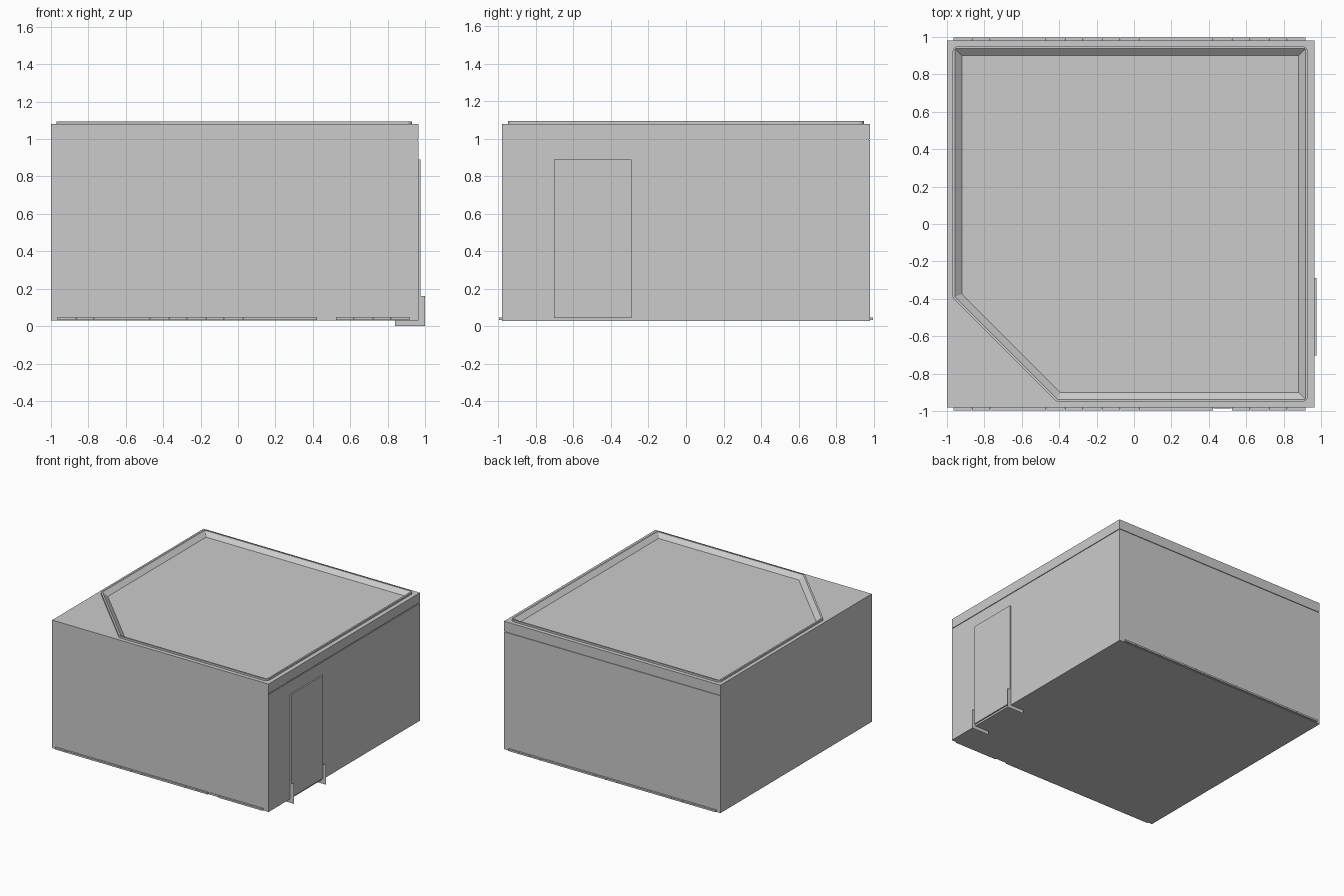
import bpy, bmesh, math
from mathutils import Vector

if "Cube" in bpy.data.objects:
    bpy.data.objects.remove(bpy.data.objects["Cube"])


def finish(bm, name, recalc=True):
    if recalc:
        bmesh.ops.recalc_face_normals(bm, faces=bm.faces[:])
    me = bpy.data.meshes.new(name)
    bm.to_mesh(me)
    bm.free()
    ob = bpy.data.objects.new(name, me)
    bpy.context.collection.objects.link(ob)
    return ob


def box(bm, lo, hi):
    vs = bmesh.ops.create_cube(bm, size=1)["verts"]
    for v in vs:
        v.co = Vector([(a + b) / 2 + c * (b - a) for a, b, c in zip(lo, hi, v.co)])


def ring(bm, pts, z):
    return [bm.verts.new((x, y, z)) for x, y in pts]


def bridge(bm, a, b):
    n = len(a)
    for i in range(n):
        j = (i + 1) % n
        bm.faces.new((a[i], a[j], b[j], b[i]))


def tray_outline(d, r, seg=4):
    """Square with one cut corner, inset by d, corners rounded by r."""
    x0, x1, y0, y1 = -0.97 + d, 0.93 - d, -0.95 + d, 0.95 - d
    c = -1.365 + d * math.sqrt(2)
    poly = [Vector(p) for p in ((x1, y0), (x1, y1), (x0, y1), (x0, c - x0), (c - y0, y0))]
    out = []
    for i, p in enumerate(poly):
        a = (poly[i - 1] - p).normalized()
        b = (poly[(i + 1) % 5] - p).normalized()
        half = a.angle(b) / 2
        t = r / math.tan(half)
        s, e = p + a * t, p + b * t
        mid = p + (a + b).normalized() * (r / math.sin(half))
        for k in range(seg + 1):
            v = (s - mid).lerp(e - mid, k / seg).normalized() * r
            out.append(mid + v)
    return out


def rect(inset=0.0):
    x, y = 0.965 - inset, 0.982 - inset
    return [(-1, -0.982), (x, -0.982), (x, y), (-1, y)]


# Body: walls with a shallow groove on the right and back, open under the tray
bm = bmesh.new()
levels = [(0.03, 0), (0.993, 0), (0.993, 0.006), (1.0, 0.006), (1.0, 0), (1.08, 0)]
rings = [ring(bm, rect(i), z) for z, i in levels]
for a, b in zip(rings, rings[1:]):
    bridge(bm, a, b)
bm.faces.new(rings[0])
hole = ring(bm, tray_outline(0, 0.03), 1.08)
edges = []
for loop in (rings[-1], hole):
    for i, v in enumerate(loop):
        w = loop[(i + 1) % len(loop)]
        edges.append(bm.edges.get((v, w)) or bm.edges.new((v, w)))
bmesh.ops.triangle_fill(bm, edges=edges, use_beauty=True)
bmesh.ops.remove_doubles(bm, verts=bm.verts[:], dist=1e-5)
finish(bm, "cabinet_body")

# Raised rim, sloped inner walls and sunken floor
bm = bmesh.new()
steps = [(0, 0.03, 1.08), (0, 0.03, 1.095), (0.013, 0.002, 1.095), (0.05, 0.001, 1.063)]
rings = [ring(bm, tray_outline(d, r), z) for d, r, z in steps]
for a, b in zip(rings, rings[1:]):
    bridge(bm, a, b)
bm.faces.new(rings[-1])
finish(bm, "top_tray", recalc=False)

# Segmented strips along the bottom of the front and back
for name, side in (("front_strip", -1), ("back_strip", 1)):
    bm = bmesh.new()
    w = 1.885 / 19
    for k in range(19):
        depth = 0.986 if (side < 0 and k == 14) else 0.997
        ys = sorted((side * 0.98, side * depth))
        x = -0.965 + k * w
        box(bm, (x, ys[0], 0.034), (x + w - 0.002, ys[1], 0.048))
    finish(bm, name)

# Door panel on the right side
bm = bmesh.new()
box(bm, (0.96, -0.703, 0.045), (0.976, -0.29, 0.89))
finish(bm, "door_panel")

# Thin L-shaped brackets beneath the door edges
for name, y in (("front_bracket", -0.703), ("rear_bracket", -0.29)):
    bm = bmesh.new()
    prof = [(0.84, 0), (1.0, 0), (1.0, 0.162), (0.966, 0.162), (0.966, 0.029), (0.84, 0.029)]
    bm.faces.new([bm.verts.new((x, y, z)) for x, z in prof])
    finish(bm, name)
